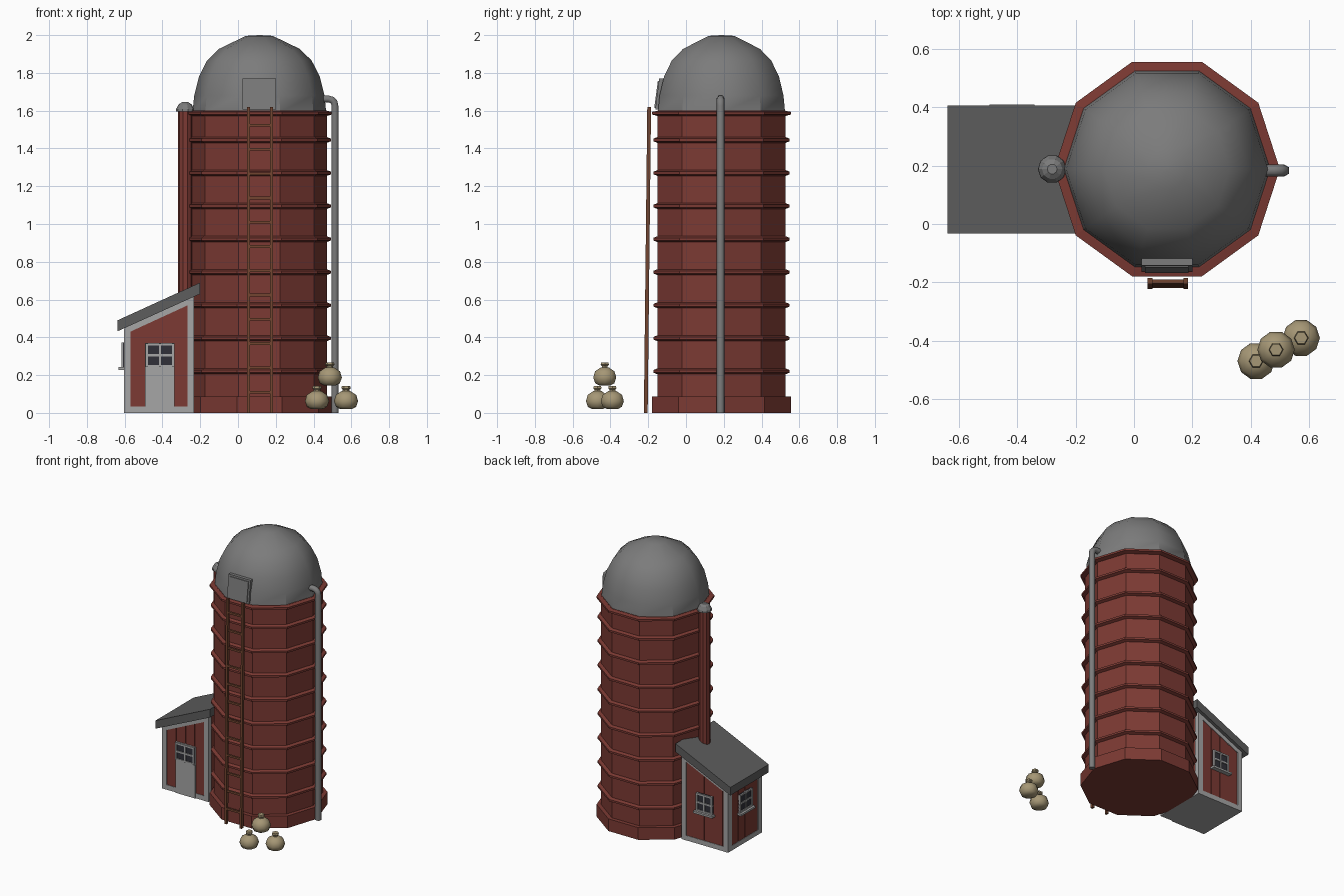
import bpy, bmesh, math
from mathutils import Vector

if "Cube" in bpy.data.objects:
    bpy.data.objects.remove(bpy.data.objects["Cube"])


def mat(name, rgb):
    m = bpy.data.materials.new(name)
    m.diffuse_color = (*rgb, 1)
    m.use_nodes = True
    m.node_tree.nodes["Principled BSDF"].inputs["Base Color"].default_value = m.diffuse_color
    return m


RED = mat("barn_red", (0.2, 0.042, 0.033))
BROWN = mat("rust_brown", (0.17, 0.06, 0.03))
STEEL = mat("steel", (0.2, 0.2, 0.2))
ROOF = mat("roof_grey", (0.11, 0.11, 0.11))
TRIM = mat("trim_grey", (0.38, 0.38, 0.38))
GLASS = mat("dark_glass", (0.03, 0.03, 0.04))
SACK = mat("sackcloth", (0.38, 0.31, 0.18))


def finish(name, bm, m, smooth=None):
    bmesh.ops.recalc_face_normals(bm, faces=bm.faces)
    me = bpy.data.meshes.new(name)
    bm.to_mesh(me)
    bm.free()
    me.materials.append(m)
    ob = bpy.data.objects.new(name, me)
    bpy.context.collection.objects.link(ob)
    if smooth:
        bpy.context.view_layer.objects.active = ob
        ob.select_set(True)
        bpy.ops.object.shade_smooth_by_angle(angle=math.radians(smooth))
        ob.select_set(False)
    return ob


def lathe(name, profile, n, centre, m, smooth=None):
    """Revolve (radius, z) points into a closed n-sided solid."""
    bm = bmesh.new()
    loops = [[bm.verts.new((centre[0] + r * math.cos(2 * math.pi * i / n),
                            centre[1] + r * math.sin(2 * math.pi * i / n), z))
              for i in range(n)] for r, z in profile]
    for a, b in zip(loops, loops[1:]):
        for i in range(n):
            j = (i + 1) % n
            bm.faces.new((a[i], a[j], b[j], b[i]))
    bm.faces.new(loops[0])
    bm.faces.new(loops[-1])
    return finish(name, bm, m, smooth)


def prism(name, pts, axis, lo, hi, m):
    """Extrude an outline along x (points are y,z) or y (points are x,z)."""
    bm = bmesh.new()
    place = (lambda p, d: (d, p[0], p[1])) if axis == "x" else (lambda p, d: (p[0], d, p[1]))
    a = [bm.verts.new(place(p, lo)) for p in pts]
    b = [bm.verts.new(place(p, hi)) for p in pts]
    bm.faces.new(a)
    bm.faces.new(b)
    for i in range(len(pts)):
        j = (i + 1) % len(pts)
        bm.faces.new((a[i], a[j], b[j], b[i]))
    return finish(name, bm, m)


def box(name, x0, x1, y0, y1, z0, z1, m):
    return prism(name, [(x0, z0), (x1, z0), (x1, z1), (x0, z1)], "y", y0, y1, m)


CX, CY = 0.113, 0.188
C = (CX, CY)

# Silo body, plinth and hoops
lathe("silo_body", [(0.357, 0.02), (0.357, 1.6)], 10, C, RED)
lathe("silo_base", [(0.386, 0), (0.386, 0.088)], 10, C, RED)
for i in range(8):
    z = 0.22 + 0.175 * i
    lathe(f"hoop_{i}", [(0.35, z - 0.018), (0.379, z - 0.007), (0.379, z + 0.007), (0.35, z + 0.018)], 10, C, RED)
lathe("top_hoop", [(0.35, 1.57), (0.386, 1.58), (0.386, 1.594), (0.35, 1.6)], 10, C, RED)

# Domed cap and its hatch
lathe("dome", [(0.354, 1.59), (0.345, 1.68), (0.32, 1.78), (0.277, 1.865), (0.214, 1.927),
               (0.071, 1.996), (0.004, 2.0)], 10, C, STEEL, 35)
prism("hatch", [(-0.163, 1.605), (-0.142, 1.77), (-0.08, 1.77), (-0.08, 1.605)], "x", 0.025, 0.2, STEEL)
prism("hatch_panel", [(-0.168, 1.615), (-0.149, 1.758), (-0.13, 1.758), (-0.15, 1.615)], "x", 0.038, 0.187, STEEL)

# Feed chute and cap on the shed side
K = (-0.28, CY)
lathe("chute", [(0.038, 0.45), (0.038, 1.6)], 10, K, RED)
lathe("chute_cap", [(0.049, 1.595), (0.047, 1.61), (0.035, 1.633), (0.017, 1.645)], 10, K, STEEL)

# Leaning ladder
for s in (-1, 1):
    x = 0.116 + s * 0.061
    prism("ladder_rail", [(-0.223, 0), (-0.203, 0), (-0.185, 1.62), (-0.205, 1.62)], "x", x - 0.008, x + 0.008, BROWN)
for i in range(12):
    z = 0.11 + 0.1285 * i
    y = -0.213 + 0.018 * z / 1.62
    box("ladder_rung", 0.055, 0.177, y - 0.007, y + 0.007, z - 0.007, z + 0.007, BROWN)

# Downpipe with a rounded elbow
cu = bpy.data.curves.new("downpipe", "CURVE")
cu.dimensions = "3D"
cu.bevel_depth = 0.021
cu.bevel_resolution = 1
cu.use_fill_caps = True
path = [(0.43, 1.662), (0.478, 1.662), (0.497, 1.657), (0.509, 1.645), (0.513, 1.625), (0.513, 0)]
sp = cu.splines.new("POLY")
sp.points.add(len(path) - 1)
for p, (x, z) in zip(sp.points, path):
    p.co = (x, 0.183, z, 1)
cu.materials.append(STEEL)
bpy.context.collection.objects.link(bpy.data.objects.new("downpipe", cu))

# Lean-to shed: walls, roof, floor
XL, XR, Y0, Y1 = -0.598, -0.238, 0.0, 0.375


def slope(x):
    return 0.44 + (x + 0.635) * 0.2 / 0.435


prism("shed_walls", [(XL, 0.01), (XR, 0.01), (XR, slope(XR)), (XL, slope(XL))], "y", Y0, Y1, RED)
prism("shed_roof", [(-0.638, 0.432), (-0.2, 0.63), (-0.2, 0.69), (-0.638, 0.49)], "y", -0.033, 0.405, ROOF)
box("shed_floor", XL - 0.006, XR + 0.006, Y0 - 0.006, Y1 + 0.006, 0, 0.035, TRIM)

# Trim and planks on the front and back walls
T = 0.036
for side, (a, b) in {"front": (Y0 - 0.007, Y0 + 0.03), "back": (Y1 - 0.03, Y1 + 0.007)}.items():
    for x0 in (XL - 0.006, XR + 0.006 - T):
        prism(f"{side}_corner_post", [(x0, 0), (x0 + T, 0), (x0 + T, slope(x0 + T)), (x0, slope(x0))], "y", a, b, TRIM)
    prism(f"{side}_rake_trim", [(XL, slope(XL) - 0.04), (XR, slope(XR) - 0.04), (XR, slope(XR)), (XL, slope(XL))],
          "y", a, b, TRIM)
    d = 0.004
    for i in range(4):
        x0 = XL + T + 0.004 + i * 0.074
        x1 = x0 + 0.066
        prism(f"{side}_plank", [(x0, 0.03), (x1, 0.03), (x1, slope(x1) - 0.03), (x0, slope(x0) - 0.03)],
              "y", a + d, b - d, RED)

# Trim and planks on the low left wall
for y in (Y0, Y1 - T):
    box("left_corner_post", XL - 0.006, XL + 0.01, y, y + T, 0, 0.44, TRIM)
box("left_eave_trim", XL - 0.006, XL + 0.01, Y0, Y1, 0.405, 0.445, TRIM)
for i in range(4):
    y = Y0 + T + 0.004 + i * 0.076
    box("left_plank", XL - 0.003, XL + 0.01, y, y + 0.068, 0.03, 0.41, RED)


def window(name, u, z0, z1, w, wall, axis, sgn, sill=True):
    """Four-pane window; u is the centre along the wall, sgn the outward direction."""
    def slab(part, u0, u1, a, b, depth, m):
        lo, hi = sorted((wall - sgn * 0.005, wall + sgn * depth))
        if axis == "y":
            box(name + part, u0, u1, lo, hi, a, b, m)
        else:
            box(name + part, lo, hi, u0, u1, a, b, m)
    h, f = w / 2, 0.012
    slab("_glass", u - h, u + h, z0, z1, 0.012, GLASS)
    for s in (-1, 0, 1):
        c = u + s * (h - f / 2)
        slab("_stile", c - f / 2, c + f / 2, z0, z1, 0.019, TRIM)
        c = (z0 + z1) / 2 + s * ((z1 - z0) / 2 - f / 2)
        slab("_bar", u - h, u + h, c - f / 2, c + f / 2, 0.018, TRIM)
    if sill:
        slab("_sill", u - h - 0.012, u + h + 0.012, z0 - 0.014, z0, 0.034, TRIM)


# Door and windows
box("door", -0.492, -0.335, Y0 - 0.012, Y0 + 0.01, 0, 0.37, TRIM)
window("door_window", -0.4135, 0.242, 0.368, 0.152, Y0 - 0.001, "y", -1, False)
window("back_window", -0.418, 0.242, 0.372, 0.13, Y1, "y", 1)
window("left_window", 0.188, 0.242, 0.372, 0.14, XL, "x", -1)

# Stack of three tied sacks
profile = [(0.03, 0), (0.053, 0.012), (0.064, 0.042), (0.054, 0.075), (0.022, 0.096)]
for i, (x, y, z) in enumerate([(0.418, -0.469, 0.02), (0.572, -0.39, 0.02), (0.486, -0.43, 0.145)]):
    lathe(f"sack_{i}", [(r, z + h) for r, h in profile], 10, (x, y), SACK, 50)
    lathe(f"sack_tie_{i}", [(0.018, z + 0.09), (0.018, z + 0.104), (0.025, z + 0.11), (0.022, z + 0.122),
                            (0.012, z + 0.122)], 6, (x, y), SACK)
